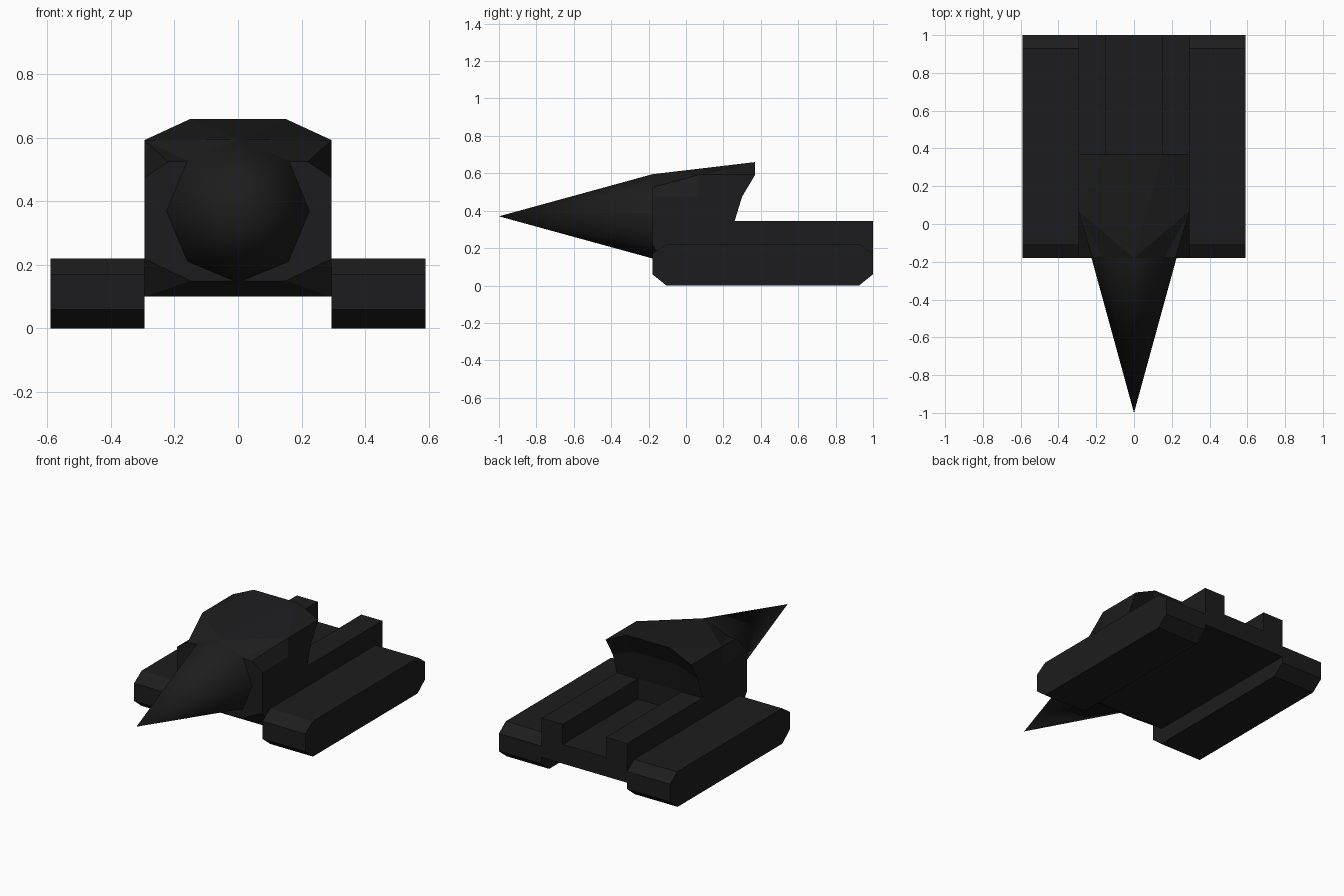
import bpy, bmesh, math
from mathutils import Matrix

if "Cube" in bpy.data.objects:
    bpy.data.objects.remove(bpy.data.objects["Cube"])

mat = bpy.data.materials.new("dark_metal")
mat.diffuse_color = (0.012, 0.012, 0.013, 1)
mat.use_nodes = True
mat.node_tree.nodes["Principled BSDF"].inputs["Base Color"].default_value = mat.diffuse_color


def finish(name, bm):
    bmesh.ops.recalc_face_normals(bm, faces=bm.faces)
    me = bpy.data.meshes.new(name)
    bm.to_mesh(me)
    bm.free()
    me.materials.append(mat)
    ob = bpy.data.objects.new(name, me)
    bpy.context.collection.objects.link(ob)
    return ob


def extrude(name, pts, vec):
    bm = bmesh.new()
    face = bm.faces.new([bm.verts.new(p) for p in pts])
    new = bmesh.ops.extrude_face_region(bm, geom=[face], use_keep_orig=True)["geom"]
    bmesh.ops.translate(bm, vec=vec, verts=[g for g in new if isinstance(g, bmesh.types.BMVert)])
    return finish(name, bm)


# Treads: chamfered side profile
tread = [(-.18, .06), (-.105, 0), (.925, 0), (1, .06), (1, .17), (.93, .22), (-.105, .22), (-.18, .17)]
for side, x in (("left", -.59), ("right", .295)):
    extrude("tread_" + side, [(x, y, z) for y, z in tread], (.295, 0, 0))

# Rear chassis: channel between two raised rails
half = [(.295, .10), (.295, .345), (.15, .345), (.15, .22)]
section = half + [(-x, z) for x, z in reversed(half)]
extrude("rear_chassis", [(x, .26, z) for x, z in section], (0, .74, 0))

# Cabin: right half, mirrored
X = .295
V = dict(
    F0=(0, -.18, .595), F1=(.159, -.18, .527), F2=(.22, -.18, .525), C=(X, -.18, .475),
    G=(X, -.18, .22), H=(.15, -.18, .15), H0=(0, -.18, .15), B=(X, -.10, .10), B0=(0, -.10, .10),
    P=(X, .07, .593), D=(X, .07, .475), R=(X, .37, .593), Q=(.15, .37, .66), Q0=(0, .37, .66),
    M=(X, .30, .475), M1=(.15, .30, .53), M0=(0, .30, .53),
    W=(X, .26, .345), W1=(.15, .26, .345), W0=(0, .26, .345), L=(X, .26, .10), L0=(0, .26, .10))
faces = ["F0 F1 F2 C G H H0", "H G B", "H0 H B B0", "B L L0 B0",
         "G B L W M R P D C", "F2 C D P", "F1 F2 P", "F0 F1 P", "F0 P Q", "F0 Q Q0", "P R Q",
         "Q R M M1", "Q0 Q M1 M0", "M1 M W W1", "M0 M1 W1 W0", "W0 W1 W L L0"]
bm = bmesh.new()
vs = {k: bm.verts.new(p) for k, p in V.items()}
for f in faces:
    bm.faces.new([vs[k] for k in f.split()])
cabin = finish("cabin", bm)
# normals must point outward on the open half
if sum(p.normal.x * p.area for p in cabin.data.polygons) < 0:
    cabin.data.flip_normals()
cabin.modifiers.new("mirror", "MIRROR")

# Drill cone, eight sided, smooth shaded
bm = bmesh.new()
bmesh.ops.create_cone(bm, cap_ends=True, segments=8, radius1=.225, radius2=0, depth=.82,
                      matrix=Matrix.Translation((0, -.59, .37)) @ Matrix.Rotation(math.pi / 2, 4, "X"))
bmesh.ops.remove_doubles(bm, verts=bm.verts, dist=1e-4)
cone = finish("drill_cone", bm)
bpy.context.view_layer.objects.active = cone
cone.select_set(True)
bpy.ops.object.shade_smooth_by_angle(angle=math.radians(50))
